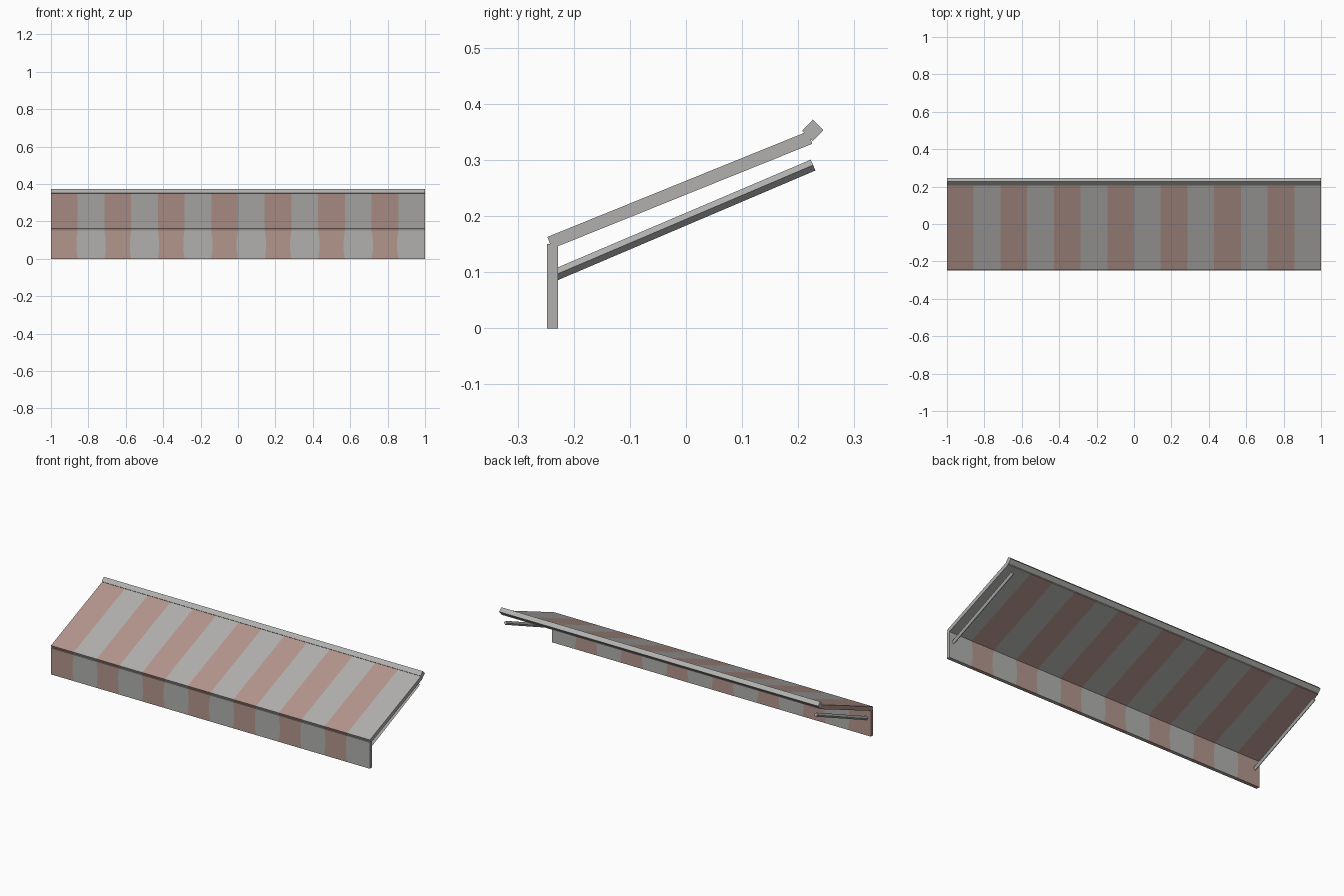
import bpy
import bmesh
from math import cos, pi, sin
from mathutils import Vector

cube = bpy.data.objects.get("Cube")
if cube:
    bpy.data.objects.remove(cube, do_unlink=True)


def material(name, rgb):
    mat = bpy.data.materials.new(name)
    mat.use_nodes = True
    mat.diffuse_color = (*rgb, 1)
    mat.node_tree.nodes["Principled BSDF"].inputs["Base Color"].default_value = (*rgb, 1)
    return mat


PINK = material("faded pink canvas", (0.45, 0.305, 0.265))
PALE = material("pale grey canvas", (0.44, 0.435, 0.42))
METAL = material("grey metal", (0.44, 0.44, 0.435))
STRIPES = 14


def finish(name, bm, mats):
    bmesh.ops.recalc_face_normals(bm, faces=bm.faces)
    mesh = bpy.data.meshes.new(name)
    bm.to_mesh(mesh)
    bm.free()
    for mat in mats:
        mesh.materials.append(mat)
    obj = bpy.data.objects.new(name, mesh)
    bpy.context.collection.objects.link(obj)
    return obj


def loft(name, rings, mats, striped=False):
    """Skin a row of equal rings, cap both ends, alternate colours per segment."""
    bm = bmesh.new()
    rows = [[bm.verts.new(p) for p in ring] for ring in rings]
    count = len(rows[0])
    for s in range(len(rows) - 1):
        a, b = rows[s], rows[s + 1]
        for i in range(count):
            j = (i + 1) % count
            face = bm.faces.new((a[i], a[j], b[j], b[i]))
            face.material_index = s % 2 if striped else 0
    bm.faces.new(rows[0])
    last = bm.faces.new(rows[-1])
    last.material_index = (len(rows) - 2) % 2 if striped else 0
    return finish(name, bm, mats)


def striped_sheet(name, profile, pinch=lambda z: 0):
    """Extrude a (y, z) profile along x with one segment per stripe."""
    rings = []
    for s in range(STRIPES + 1):
        x = -1 + 2 * s / STRIPES
        side = 0 if s in (0, STRIPES) else (1 if s % 2 == 0 else -1)
        rings.append([(x + side * pinch(z), y, z) for y, z in profile])
    return loft(name, rings, (PINK, PALE), True)


# Sloping canopy
striped_sheet("canopy", [(-0.247, 0.163), (-0.239, 0.142), (0.225, 0.329), (0.217, 0.351)])

# Hanging front valance, its pink stripes slightly waisted
heights = [0, 0.05, 0.1, 0.15]
outline = [(-0.248, z) for z in heights] + [(-0.228, z) for z in reversed(heights)]
striped_sheet("valance", outline, lambda z: 0.008 * sin(pi * z / 0.15))

# Square wall bar set on its corner
bar = [(0.226, 0.372), (0.245, 0.3535), (0.226, 0.334), (0.207, 0.352)]
loft("wall_bar", [[(x, y, z) for y, z in bar] for x in (-1, 1)], (METAL,))

# Square support arms, each turned on its edge
for side, name in ((1, "left_arm"), (-1, "right_arm")):
    low = Vector((side * 0.973, -0.235, 0.0945))
    high = Vector((side * 0.973, 0.2265, 0.291))
    across = Vector((1, 0, 0))
    up = across.cross(high - low).normalized()
    offsets = [0.0105 * (across * cos(k * pi / 2) + up * sin(k * pi / 2)) for k in range(4)]
    loft(name, [[end + o for o in offsets] for end in (low, high)], (METAL,))
